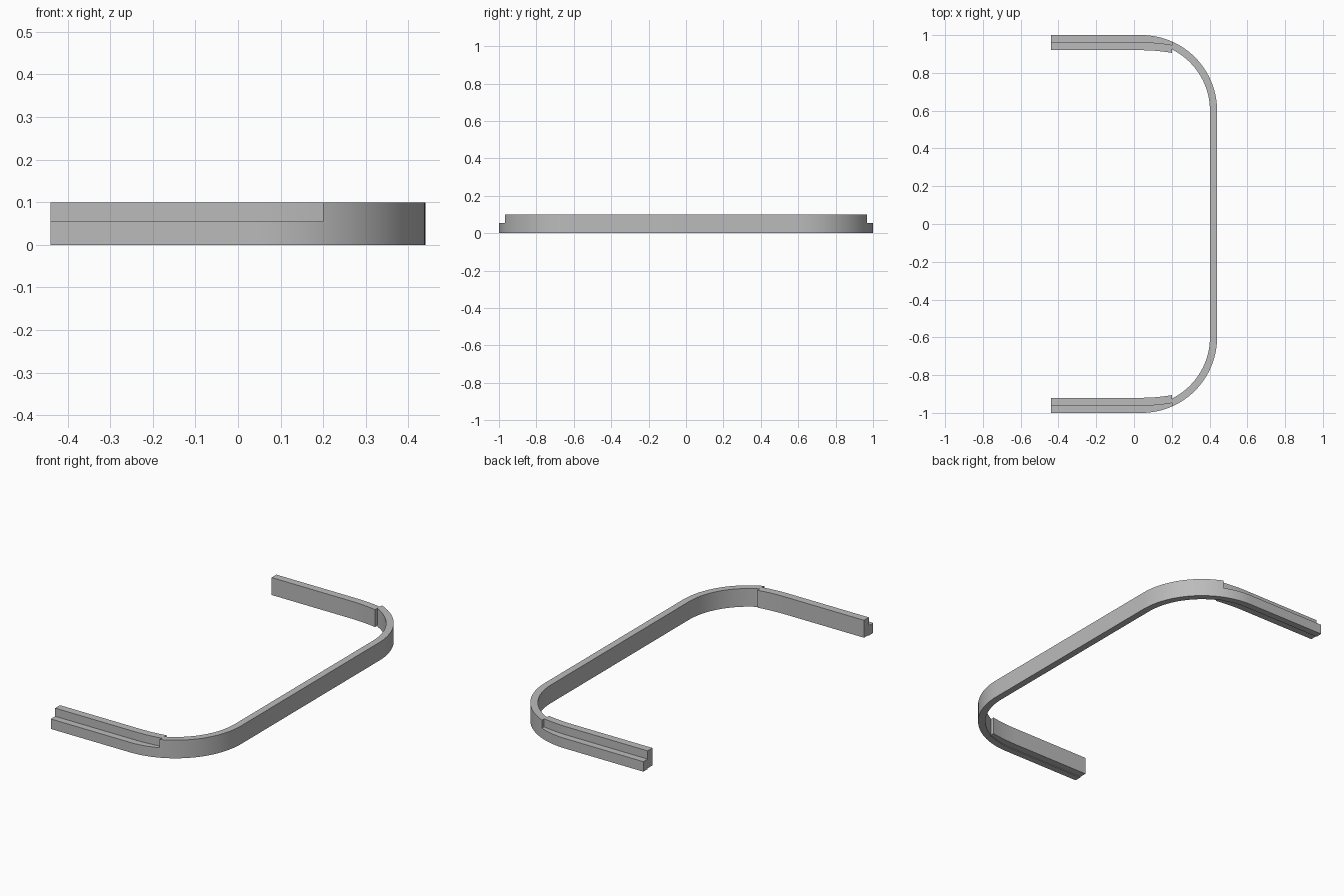
import bpy, bmesh, math

cube = bpy.data.objects.get("Cube")
if cube:
    bpy.data.objects.remove(cube, do_unlink=True)

grey = bpy.data.materials.new("grey")
grey.use_nodes = True
colour = (0.5, 0.5, 0.5, 1)
grey.diffuse_color = colour
grey.node_tree.nodes["Principled BSDF"].inputs["Base Color"].default_value = colour

END_X, STEP_X = -0.44, 0.2      # open ends of the arms, end of the stepped part
CX, CY, R = 0.04, 0.6, 0.4      # corner centre and outer radius
THICK, LEDGE_Z, TOP_Z = 0.038, 0.055, 0.1


def ribbon(name, outer, inner, z0, z1, raised=None):
    """Solid strip between two plan outlines; faces picked by raised go up to TOP_Z."""
    bm = bmesh.new()
    rings = []
    for (ox, oy), (ix, iy) in zip(outer, inner):
        rings.append([bm.verts.new(p) for p in
                      ((ox, oy, z0), (ix, iy, z0), (ix, iy, z1), (ox, oy, z1))])
    tops = []
    for a, b in zip(rings, rings[1:]):
        for i in range(4):
            j = (i + 1) % 4
            face = bm.faces.new((a[i], a[j], b[j], b[i]))
            if i == 2:
                tops.append(face)
    bm.faces.new(rings[0])
    bm.faces.new(rings[-1][::-1])
    if raised:
        picked = [f for f in tops if raised(f)]
        new = bmesh.ops.extrude_face_region(bm, geom=picked)["geom"]
        bmesh.ops.delete(bm, geom=picked, context="FACES")
        for v in new:
            if isinstance(v, bmesh.types.BMVert):
                v.co.z = TOP_Z
    bmesh.ops.recalc_face_normals(bm, faces=bm.faces)
    mesh = bpy.data.meshes.new(name)
    bm.to_mesh(mesh)
    bm.free()
    mesh.materials.append(grey)
    obj = bpy.data.objects.new(name, mesh)
    bpy.context.collection.objects.link(obj)
    bpy.ops.object.select_all(action="DESELECT")
    obj.select_set(True)
    bpy.context.view_layer.objects.active = obj
    bpy.ops.object.shade_smooth_by_angle(angle=math.radians(30))
    return obj


def mirrored(points):
    return points + [(x, -y) for x, y in reversed(points)]


# Rounded U-shaped band, low along the arms and full height around the bend
step_angle = math.asin((STEP_X - CX) / R)
angles = [step_angle * i / 8 for i in range(8)]
angles += [step_angle + (math.pi / 2 - step_angle) * i / 20 for i in range(21)]


def outline(radius):
    arc = [(CX + radius * math.sin(a), CY + radius * math.cos(a)) for a in angles]
    return mirrored([(END_X, CY + radius)] + arc)


outer, inner = outline(R), outline(R - THICK)
inner = [(STEP_X, iy) if abs(ox - STEP_X) < 0.0001 else (ix, iy)
         for (ox, oy), (ix, iy) in zip(outer, inner)]
ribbon("curved_band", outer, inner, 0, LEDGE_Z,
       lambda f: max(v.co.x for v in f.verts) > STEP_X + 0.001)

# Tall inner rail on each arm, bending gently where it meets the corner
xs = [END_X] + [CX + (STEP_X - CX) * i / 8 for i in range(9)]


def rail_edge(y, side):
    return [(x, side * (y - max(0, x - CX) ** 2 / 1.8)) for x in xs]


for name, side in (("back_rail", 1), ("front_rail", -1)):
    ribbon(name, rail_edge(1 - THICK, side), rail_edge(0.92, side), 0.004, TOP_Z)
